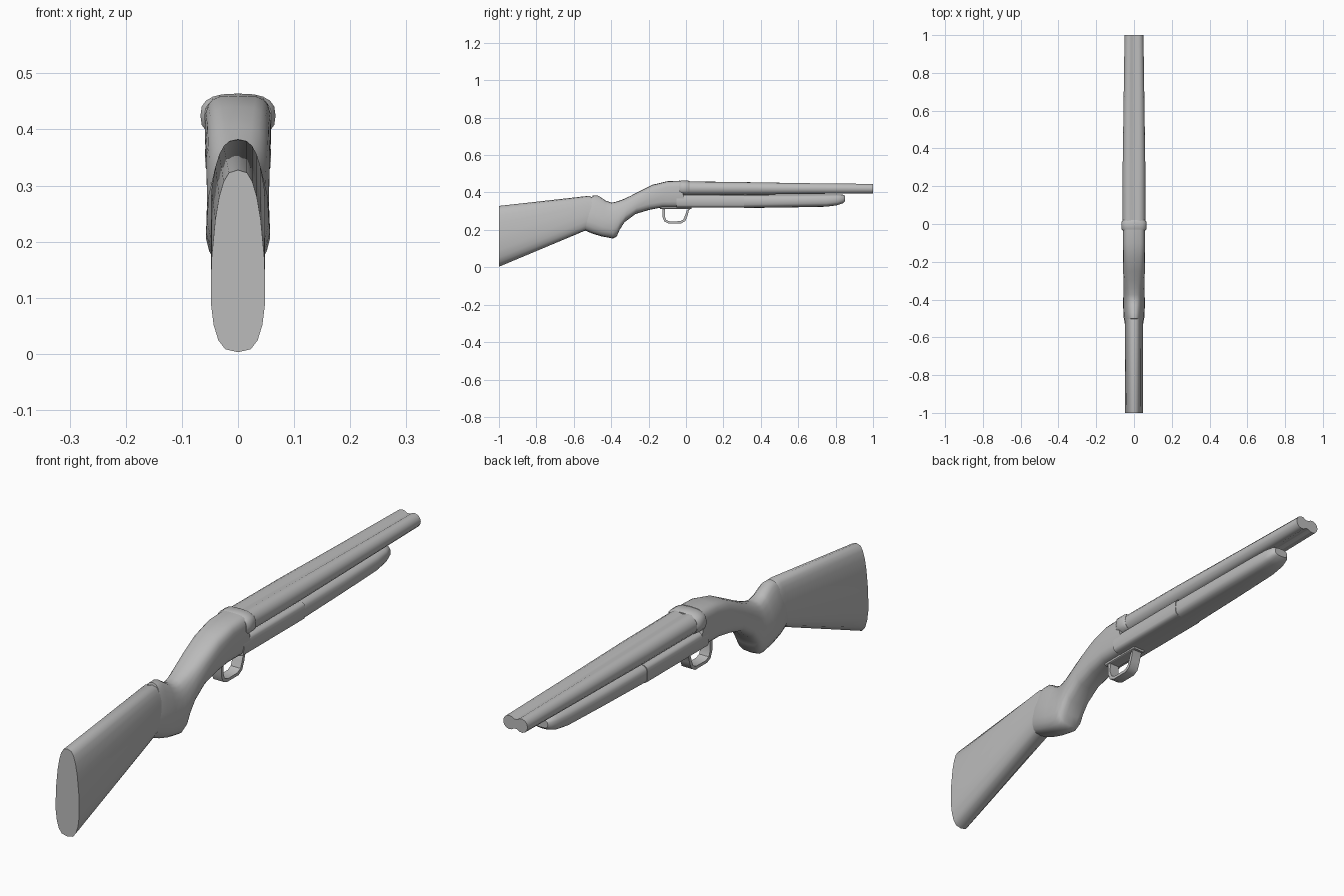
import bpy, bmesh, math

cube = bpy.data.objects.get("Cube")
if cube:
    bpy.data.objects.remove(cube)

grey = bpy.data.materials.new("plain grey")
grey.use_nodes = True
grey.diffuse_color = (0.5, 0.5, 0.5, 1)
grey.node_tree.nodes["Principled BSDF"].inputs["Base Color"].default_value = (0.5, 0.5, 0.5, 1)


def loft(name, rings, closed=False, angle=40):
    """Skin a list of equal-length point rings; cap the ends unless closed."""
    bm = bmesh.new()
    loops = [[bm.verts.new(p) for p in ring] for ring in rings]
    pairs = list(zip(loops, loops[1:]))
    if closed:
        pairs.append((loops[-1], loops[0]))
    else:
        bm.faces.new(loops[0])
        bm.faces.new(loops[-1])
    for a, b in pairs:
        for i in range(len(a)):
            j = (i + 1) % len(a)
            bm.faces.new((a[i], a[j], b[j], b[i]))
    bmesh.ops.recalc_face_normals(bm, faces=bm.faces)
    mesh = bpy.data.meshes.new(name)
    bm.to_mesh(mesh)
    bm.free()
    mesh.materials.append(grey)
    obj = bpy.data.objects.new(name, mesh)
    bpy.context.collection.objects.link(obj)
    bpy.ops.object.select_all(action='DESELECT')
    obj.select_set(True)
    bpy.context.view_layer.objects.active = obj
    bpy.ops.object.shade_smooth_by_angle(angle=math.radians(angle))
    return obj


def power(v, e):
    return math.copysign(abs(v) ** e, v)


def section(top_y, top_z, low_y, low_z, half, taper=0.0, square=3.0, n=20):
    """Rounded-box ring between a top and a bottom point, narrowed toward the top."""
    ring = []
    for k in range(n):
        a = 2 * math.pi * k / n
        x = power(math.cos(a), 2 / square) * half
        t = 0.5 + 0.5 * power(math.sin(a), 2 / square)
        x *= 1 - taper * max(0, t - 0.4) / 0.6
        ring.append((x, low_y + (top_y - low_y) * t, low_z + (top_z - low_z) * t))
    return ring


# Butt stock
loft("butt_stock", [section(*s) for s in (
    (-1, .328, -1, .003, .05, .3),
    (-.52, .382, -.53, .2, .05, .3),
    (-.44, .35, -.45, .21, .045, .3))])

# Grip, wrist and upper receiver as one flowing body
loft("grip_and_receiver", [section(*s) for s in (
    (-.5, .383, -.54, .197, .05, .4),
    (-.47, .383, -.5, .18, .057, .45),
    (-.43, .357, -.45, .165, .059, .4),
    (-.40, .346, -.39, .154, .059, .3),
    (-.375, .35, -.37, .165, .058, .25),
    (-.34, .362, -.355, .2, .057, .2),
    (-.3, .38, -.33, .24, .057, .15),
    (-.25, .406, -.27, .285, .058, .1),
    (-.18, .441, -.2, .306, .058, .05, 3.5),
    (-.1, .46, -.13, .32, .059, 0, 4),
    (-.03, .463, 0, .32, .059, 0, 4))])

# Receiver bar under the barrels
loft("receiver_bar", [section(y, .388, y, .319, .059, 0, 5) for y in (-.05, .31)])

# Fore-end with upswept tip
loft("fore_end", [section(*s) for s in (
    (.31, .388, .31, .317, .058, 0, 3.5),
    (.55, .389, .55, .32, .056, 0, 3),
    (.75, .39, .75, .324, .051, 0, 3),
    (.81, .39, .81, .332, .046, 0, 3),
    (.84, .388, .84, .343, .038, 0, 3),
    (.85, .382, .85, .352, .028, 0, 3))])


def twin_ring(y, low, high, half, n=10):
    """Outline of two barrels side by side, with a shallow valley between."""
    r, mid = (high - low) / 2, (high + low) / 2
    cx = half - r
    limit = math.acos(-min(1, cx / r) * 0.75)
    right = []
    for k in range(n + 1):
        a = -limit + 2 * limit * k / n
        right.append((cx + r * math.cos(a), y, mid + r * math.sin(a)))
    return right + [(-x, py, 2 * mid - z) for x, py, z in right]


# Double barrels
loft("double_barrels", [twin_ring(*s) for s in (
    (-.03, .386, .46, .06),
    (.3, .388, .456, .06),
    (.65, .392, .45, .055),
    (1, .395, .446, .05))])

# Breech collar
loft("breech_collar", [section(y, z, y, .385, w, 0, 2.7) for y, z, w in (
    (-.035, .459, .06), (-.025, .464, .067), (.01, .464, .067), (.02, .459, .06))])

# Trigger guard band
path = [(-.125, .322), (-.126, .27), (-.116, .245), (-.095, .235), (-.025, .235),
        (-.004, .247), (.008, .275), (.016, .305), (.03, .322)]
centre_y, centre_z = -.055, .29
guard = []
for y, z in path:
    dy, dz = centre_y - y, centre_z - z
    d = math.hypot(dy, dz)
    iy, iz = y + dy / d * .013, z + dz / d * .013
    guard.append([(-.02, y, z), (.02, y, z), (.02, iy, iz), (-.02, iy, iz)])
loft("trigger_guard", guard)

# Trigger plate
loft("trigger_plate", [section(y, .325, y, .311, .024, 0, 5) for y in (-.14, .03)])
